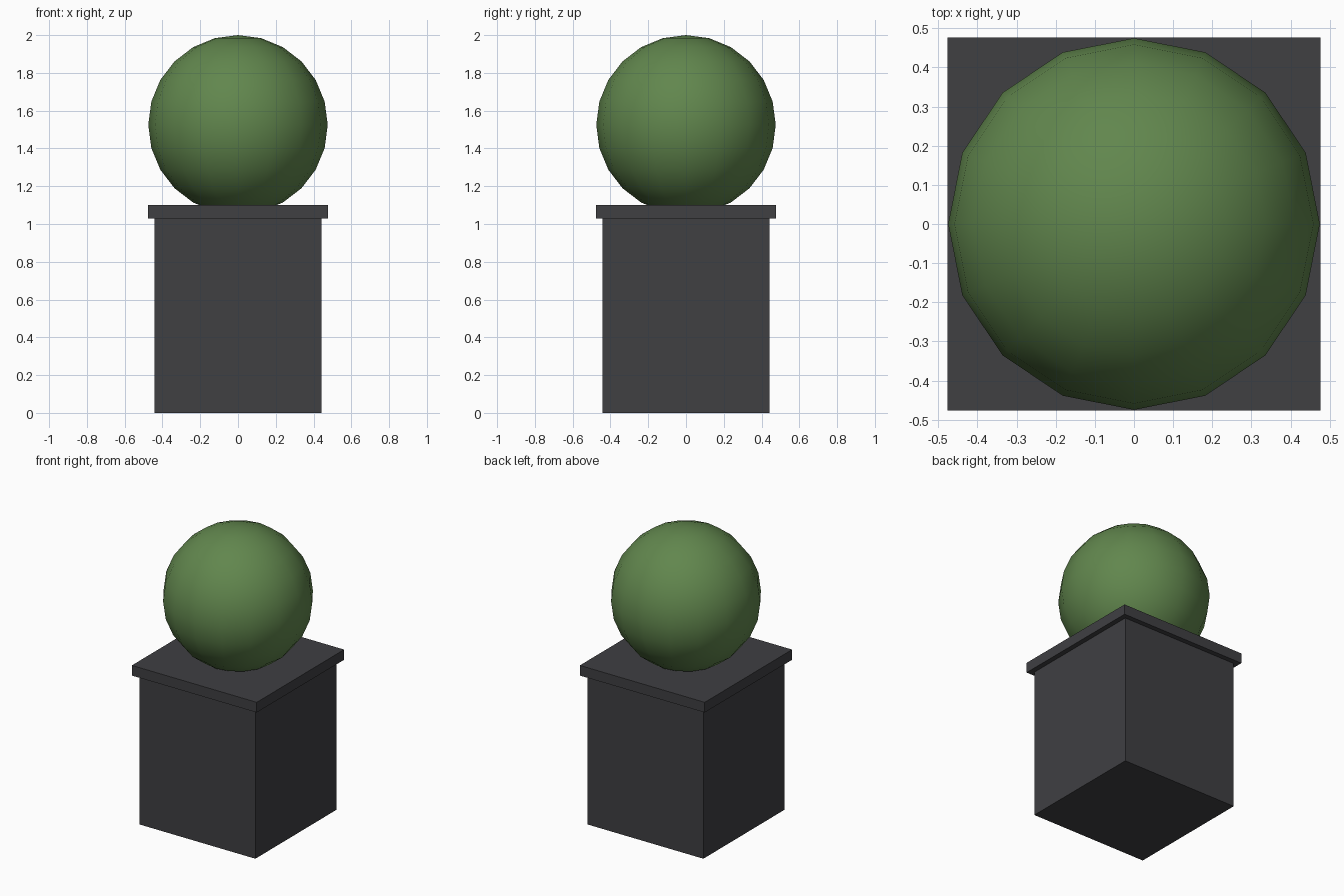
import bpy

if "Cube" in bpy.data.objects:
    bpy.data.objects.remove(bpy.data.objects["Cube"])


def material(name, rgb):
    mat = bpy.data.materials.new(name)
    mat.diffuse_color = (*rgb, 1.0)
    mat.use_nodes = True
    mat.node_tree.nodes["Principled BSDF"].inputs["Base Color"].default_value = mat.diffuse_color
    return mat


def box(name, half_width, z0, z1, mat):
    bpy.ops.mesh.primitive_cube_add(size=1, location=(0, 0, (z0 + z1) / 2))
    ob = bpy.context.object
    ob.name = name
    ob.scale = (2 * half_width, 2 * half_width, z1 - z0)
    bpy.ops.object.transform_apply(location=False, rotation=False, scale=True)
    ob.data.materials.append(mat)
    return ob


dark = material("dark_grey", (0.05, 0.05, 0.055))
green = material("leaf_green", (0.12, 0.24, 0.075))

# Square planter with an overhanging rim slab
box("planter_body", 0.442, 0.0, 1.03, dark)
box("planter_rim", 0.476, 1.03, 1.10, dark)

# Clipped ball shrub, slightly sunk into the rim
bpy.ops.mesh.primitive_uv_sphere_add(segments=16, ring_count=12, radius=0.475,
                                     location=(0, 0, 1.525))
shrub = bpy.context.object
shrub.name = "shrub_ball"
shrub.data.materials.append(green)
bpy.ops.object.shade_smooth()
